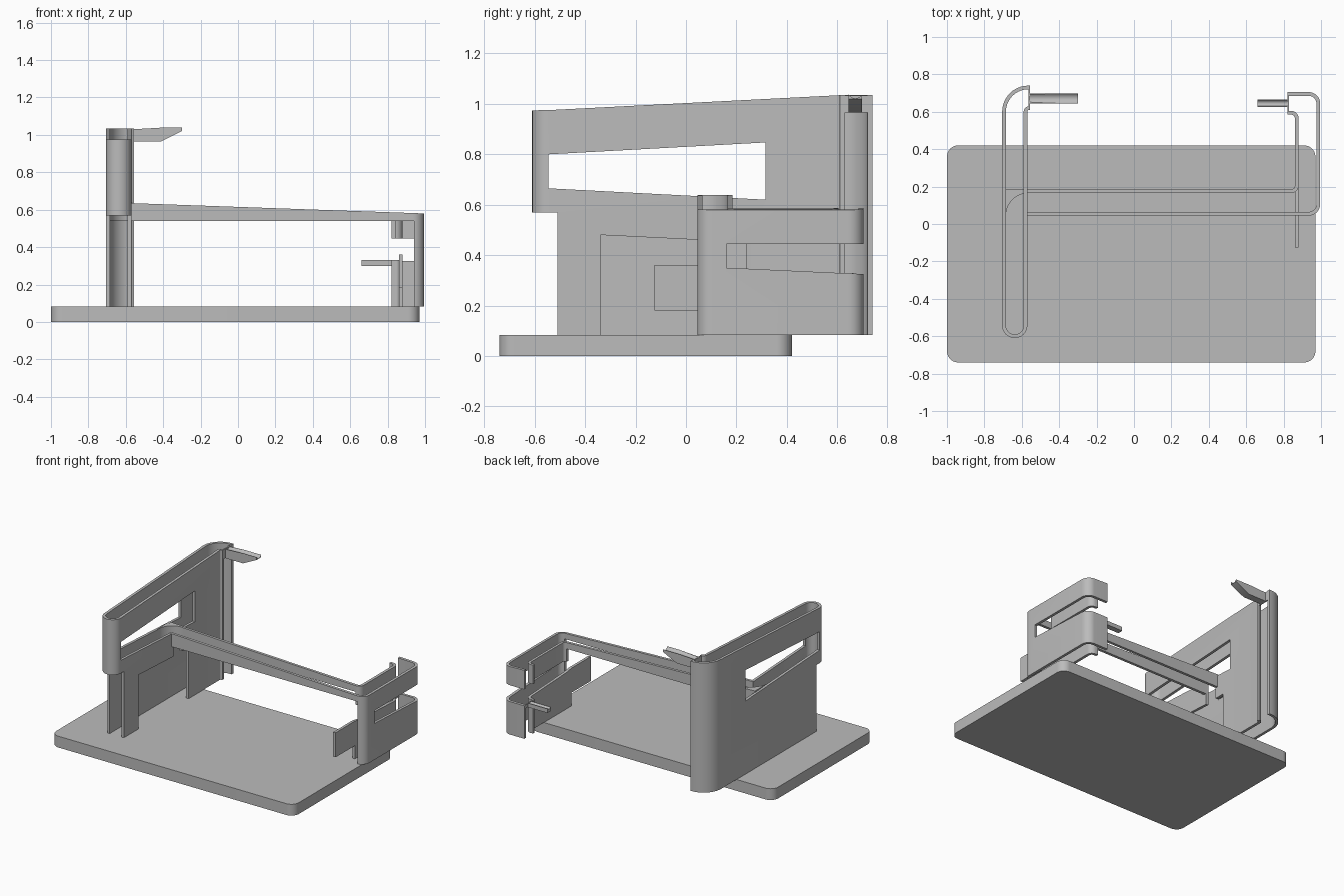
import bpy, bmesh, math
from mathutils import Vector

cube = bpy.data.objects.get("Cube")
if cube:
    bpy.data.objects.remove(cube, do_unlink=True)

grey = bpy.data.materials.new("plain_grey")
grey.use_nodes = True
grey.diffuse_color = (0.5, 0.5, 0.5, 1)
grey.node_tree.nodes["Principled BSDF"].inputs["Base Color"].default_value = (0.5, 0.5, 0.5, 1)

FLOOR = 0.083
THICK = 0.02


def prism(name, outline, axis, lo, hi):
    """Extrude a 2D outline along the given axis, from lo to hi."""
    def place(p, h):
        c = list(p)
        c.insert(axis, h)
        return c
    bm = bmesh.new()
    face = bm.faces.new([bm.verts.new(place(p, lo)) for p in outline])
    grown = bmesh.ops.extrude_face_region(bm, geom=[face])["geom"]
    move = Vector((0, 0, 0))
    move[axis] = hi - lo
    bmesh.ops.translate(bm, vec=move, verts=[v for v in grown if isinstance(v, bmesh.types.BMVert)])
    bmesh.ops.recalc_face_normals(bm, faces=bm.faces)
    mesh = bpy.data.meshes.new(name)
    bm.to_mesh(mesh)
    bm.free()
    mesh.materials.append(grey)
    obj = bpy.data.objects.new(name, mesh)
    bpy.context.collection.objects.link(obj)
    return obj


def rect(a, b, c, d):
    return [(a, c), (b, c), (b, d), (a, d)]


def rounded(points, radii, closed=False, steps=10):
    """Round the right-angled corners of a path."""
    out = []
    n = len(points)
    for i, p in enumerate(points):
        p = Vector(p)
        if not closed and i in (0, n - 1):
            out.append(p)
            continue
        u = (Vector(points[i - 1]) - p).normalized()
        v = (Vector(points[(i + 1) % n]) - p).normalized()
        r = radii[i - 1] if not closed else radii[0]
        for k in range(steps + 1):
            a = k / steps * math.pi / 2
            q = p + (u + v) * r - v * r * math.cos(a) - u * r * math.sin(a)
            if not out or (q - out[-1]).length > 1e-4:
                out.append(q)
    return out


def wall(name, points, radii, z0, z1):
    """Thin upright wall following a rounded plan path."""
    path = rounded(points, radii)
    left, right = [], []
    for i, p in enumerate(path):
        t = (path[min(i + 1, len(path) - 1)] - path[max(i - 1, 0)]).normalized()
        side = Vector((-t.y, t.x)) * THICK / 2
        left.append(p + side)
        right.append(p - side)
    return prism(name, left + right[::-1], 2, z0, z1)


def cut(obj, *cutters):
    """Subtract each cutter and discard it."""
    for c in cutters:
        c.hide_render = True
        mod = obj.modifiers.new("cut", "BOOLEAN")
        mod.operation = "DIFFERENCE"
        mod.solver = "EXACT"
        mod.object = c
        bpy.context.view_layer.objects.active = obj
        bpy.ops.object.modifier_apply(modifier=mod.name)
        bpy.data.objects.remove(c, do_unlink=True)


def groove(y, z, r):
    """Round cutter running along x."""
    ring = [(y + r * math.cos(k * math.pi / 12), z + r * math.sin(k * math.pi / 12)) for k in range(24)]
    return prism("groove_cutter", ring, 0, -1.5, 1.5)


# Base slab
prism("base_slab", rounded(rect(-1, 0.97, -0.74, 0.42), [0.06], closed=True), 2, 0, FLOOR)

# Tall folded wall: outer skin, round front, inner skin
tall = wall("tall_wall",
            [(-0.555, 0.73), (-0.695, 0.73), (-0.695, -0.6), (-0.58, -0.6), (-0.58, 0.62), (-0.555, 0.62)],
            [0.13, 0.0575, 0.0575, 0.02], FLOOR, 1.2)
inner_opening = [(-0.34, 0), (-0.34, 0.48), (0.065, 0.46), (0.065, 0.7), (0.165, 0.7),
                 (0.165, 0.46), (0.24, 0.46), (0.24, 0)]
cut(tall,
    prism("top_cutter", [(-1, 0.972), (-0.55, 0.975), (0.62, 1.035), (1, 1.035), (1, 1.5), (-1, 1.5)], 0, -1, 0),
    prism("window_cutter", [(-0.545, 0.665), (0.315, 0.62), (0.315, 0.847), (-0.545, 0.8)], 0, -1, 0),
    prism("front_notch_cutter", rect(-1, -0.51, 0, 0.57), 0, -1, 0),
    prism("inner_opening_cutter", inner_opening, 0, -0.62, -0.5))

# Bridge with the low folded wall
def bridge_slope():
    return prism("slope_cutter", [(-1, 0.65), (-0.57, 0.635), (0.99, 0.58), (1.2, 0.58), (1.2, 1), (-1, 1)], 1, -1, 1)

outer = wall("bridge_front_and_low_outer_wall",
             [(-0.59, 0.055), (0.985, 0.055), (0.985, 0.695), (0.82, 0.695)], [0.05, 0.05], FLOOR, 0.8)
cut(outer, bridge_slope(),
    prism("under_bridge_cutter", rect(-1, 0.94, 0, 0.54), 1, -0.1, 0.3),
    prism("low_window_cutter", [(0.16, 0.35), (0.7, 0.325), (1, 0.325), (1, 0.445), (0.16, 0.445)], 0, 0.5, 1.2))

back = wall("bridge_back_and_low_inner_wall",
            [(-0.69, 0.175), (0.87, 0.175), (0.87, 0.595), (0.82, 0.595)], [0.03, 0.03], 0.445, 0.8)
cut(back, bridge_slope(), prism("under_bridge_cutter", rect(-1, 0.84, 0, 0.54), 1, 0, 0.4))

lower = wall("low_inner_panel", [(0.87, -0.125), (0.87, 0.595), (0.82, 0.595)], [0.03], FLOOR, 0.5)
cut(lower,
    prism("panel_top_cutter", [(-1, 0.36), (0.1, 0.36), (0.16, 0.35), (0.7, 0.325), (1, 0.325), (1, 1), (-1, 1)],
          0, 0.5, 1.2),
    prism("panel_notch_cutter", rect(-1, 0.1, 0, 0.18), 0, 0.5, 1.2))

# Rounded filler where the bridge meets the tall wall
arc = [(-0.565 - 0.12 * math.cos(a), 0.045 + 0.12 * math.sin(a)) for a in
       [k / 12 * math.pi / 2 for k in range(13)]]
prism("bridge_fillet", arc + [(-0.69, 0.17)], 2, 0.54, 0.638)

# Grooved rests and the plates that hold them
tall_rest = prism("tall_rest", [(-0.56, 0.965), (-0.41, 0.965), (-0.3, 1.02), (-0.3, 1.045), (-0.56, 1.03)],
                  1, 0.645, 0.698)
cut(tall_rest, groove(0.672, 1.052, 0.03))
low_rest = prism("low_rest", rect(0.66, 0.82, 0.3, 0.33), 1, 0.625, 0.665)
cut(low_rest, groove(0.645, 0.34, 0.018))
prism("tall_rest_plate", rect(0.62, 0.73, 0.965, 1.033), 0, -0.565, -0.555)
prism("low_rest_plate", rect(0.59, 0.695, 0.3, 0.325), 0, 0.82, 0.828)

# Smooth the curved walls, keep the edges sharp
for obj in bpy.context.collection.objects:
    if obj.type == "MESH" and grey.name in obj.data.materials:
        bpy.ops.object.select_all(action="DESELECT")
        obj.select_set(True)
        bpy.context.view_layer.objects.active = obj
        bpy.ops.object.shade_smooth_by_angle(angle=math.radians(30))
